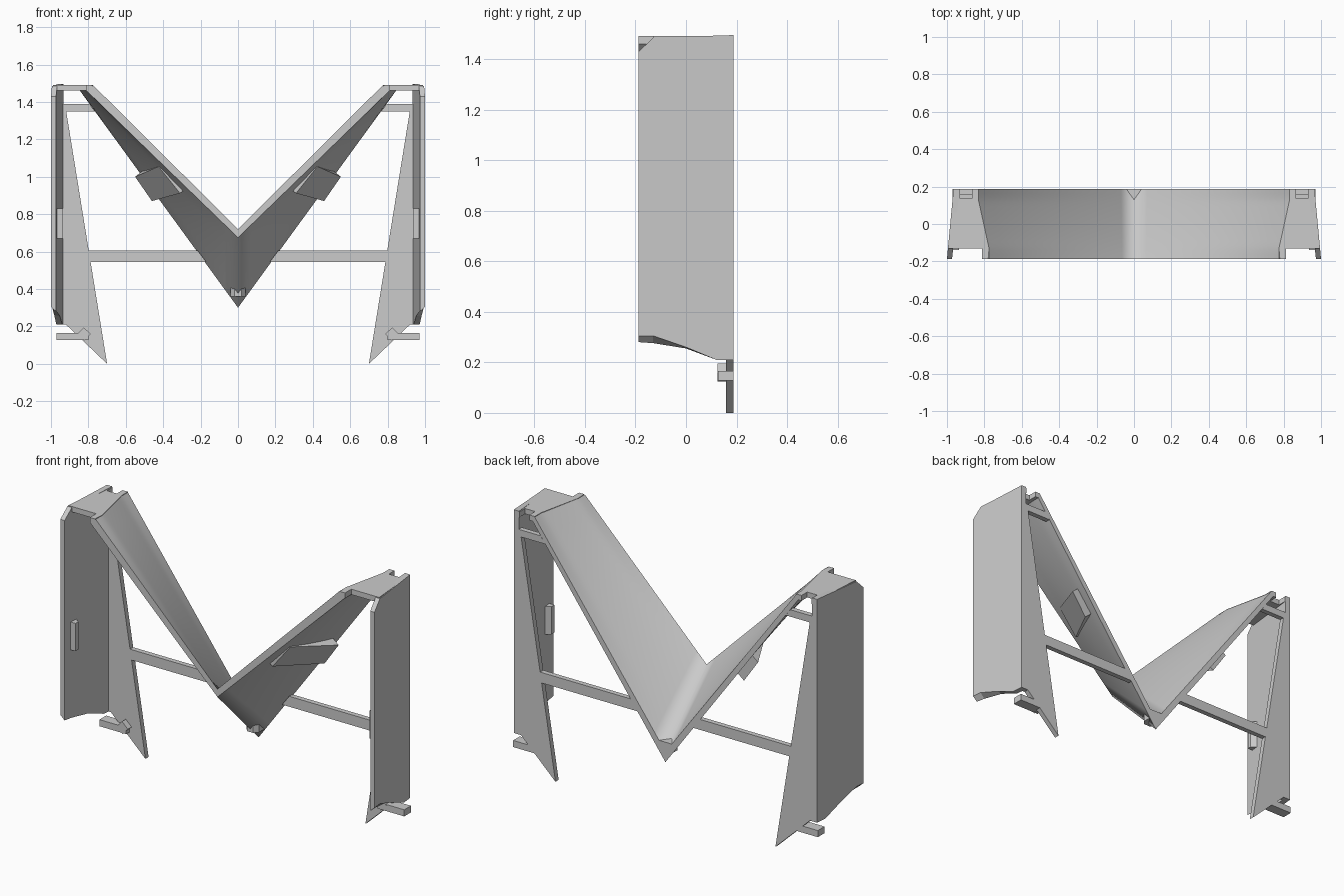
import bpy
import bmesh

if "Cube" in bpy.data.objects:
    bpy.data.objects.remove(bpy.data.objects["Cube"], do_unlink=True)

# One plain grey for the whole stand
grey = bpy.data.materials.new("plain_grey")
grey.use_nodes = True
grey.diffuse_color = (0.6, 0.6, 0.6, 1)
grey.node_tree.nodes["Principled BSDF"].inputs["Base Color"].default_value = (0.6, 0.6, 0.6, 1)

FRONT, BACK = -0.187, 0.187


def finish(name, bm, smooth=False):
    """Turn a right-hand half into an object mirrored across x."""
    bmesh.ops.recalc_face_normals(bm, faces=bm.faces)
    mesh = bpy.data.meshes.new(name)
    bm.to_mesh(mesh)
    bm.free()
    obj = bpy.data.objects.new(name, mesh)
    bpy.context.collection.objects.link(obj)
    mesh.materials.append(grey)
    mirror = obj.modifiers.new("mirror", "MIRROR")
    mirror.use_clip = True
    if smooth:
        bpy.ops.object.select_all(action="DESELECT")
        obj.select_set(True)
        bpy.context.view_layer.objects.active = obj
        bpy.ops.object.shade_smooth_by_angle(angle=0.5)
    return obj


def loft(name, ring_a, ring_b):
    """Solid between two matching outlines."""
    bm = bmesh.new()
    a = [bm.verts.new(p) for p in ring_a]
    b = [bm.verts.new(p) for p in ring_b]
    n = len(a)
    bm.faces.new(a)
    bm.faces.new(b[::-1])
    for i in range(n):
        j = (i + 1) % n
        bm.faces.new((a[i], b[i], b[j], a[j]))
    return finish(name, bm)


def upright(name, outline, y0, y1):
    """Extrude an x-z outline along y."""
    return loft(name, [(x, y0, z) for x, z in outline], [(x, y1, z) for x, z in outline])


def flat(name, outline, z0, z1):
    """Extrude an x-y outline along z."""
    return loft(name, [(x, y, z0) for x, y in outline], [(x, y, z1) for x, y in outline])


def mix(a, b, t):
    return a + (b - a) * t


# Twisted valley panels: shallow V at the front, deep V at the back
def panel_section(y):
    t = (y - FRONT) / (BACK - FRONT)
    s = min(max((y + 0.13) / 0.26, 0), 1)
    top = ((0, mix(0.72, 0.36, t)), (mix(0.775, 0.834, s), 1.49))
    low = ((0, mix(0.675, 0.30, t)), (mix(0.81, 0.845, s), 1.46))
    return top, low


bm = bmesh.new()
ROWS, COLS = 16, 12
layers = ([], [])
for r in range(ROWS + 1):
    y = mix(FRONT, BACK, r / ROWS)
    for layer, (start, end) in zip(layers, panel_section(y)):
        layer.append([bm.verts.new((mix(start[0], end[0], c / COLS), y,
                                    mix(start[1], end[1], c / COLS)))
                      for c in range(COLS + 1)])
top, low = layers
for r in range(ROWS):
    for layer in layers:
        for c in range(COLS):
            bm.faces.new((layer[r][c], layer[r][c + 1], layer[r + 1][c + 1], layer[r + 1][c]))
    bm.faces.new((top[r][COLS], top[r + 1][COLS], low[r + 1][COLS], low[r][COLS]))
for r in (0, ROWS):
    for c in range(COLS):
        bm.faces.new((top[r][c], top[r][c + 1], low[r][c + 1], low[r][c]))
finish("valley_panel", bm, smooth=True)

# Small level pad filling the back of the valley
flat("valley_pad", [(0, 0.11), (0.02, 0.11), (0.04, 0.135), (0.04, BACK), (0, BACK)], 0.36, 0.415)

# Notched top plates
flat("top_plate", [(0.78, FRONT), (0.812, FRONT), (0.812, -0.13), (0.99, -0.13),
                   (0.963, BACK), (0.93, BACK), (0.93, 0.135), (0.866, 0.135),
                   (0.866, BACK), (0.832, BACK), (0.832, 0.13), (0.775, -0.13)], 1.46, 1.491)


# Side walls, tapering inward to the back, with trimmed corners
def wall_ring(x_front, x_back, lower):
    outline = lower + [(0.12, 0.21), (BACK, 0.21), (BACK, 1.495), (-0.13, 1.485), (FRONT, 1.43)]
    return [(mix(x_front, x_back, (y - FRONT) / (BACK - FRONT)), y, z) for y, z in outline]


loft("side_wall",
     wall_ring(1.0, 0.965, [(FRONT, 0.305), (-0.13, 0.305), (0, 0.26)]),
     wall_ring(0.973, 0.932, [(FRONT, 0.28), (-0.13, 0.276), (0, 0.255)]))

# Back legs and braces
upright("back_leg", [(0.925, 1.39), (0.95, 1.39), (0.95, 0.21), (0.92, 0.21), (0.70, 0)], 0.158, BACK)
upright("lower_brace", [(0.17, 0.545), (0.80, 0.545), (0.81, 0.605), (0.215, 0.605)], 0.158, BACK)
upright("upper_brace", [(0.765, 1.35), (0.94, 1.35), (0.94, 1.39), (0.795, 1.39)], 0.158, BACK)

# Feet with a diamond peg
upright("foot_bar", [(0.80, 0.128), (0.97, 0.128), (0.97, 0.166), (0.80, 0.166)], 0.126, BACK)
upright("foot_peg", [(0.822, 0.124), (0.859, 0.158), (0.825, 0.195), (0.788, 0.160)], 0.124, 0.165)

# Wedge clips under the panels and inside the walls
loft("panel_clip",
     [(0.40, -0.13, 1.07), (0.50, 0.13, 1.04), (0.40, 0.13, 0.92), (0.285, -0.13, 0.93)],
     [(0.425, -0.13, 1.055), (0.55, 0.13, 1.0), (0.46, 0.13, 0.87), (0.31, -0.13, 0.912)])
clip = [(0.975, -0.14), (0.936, -0.14), (0.936, -0.115), (0.968, -0.09)]
flat("wall_clip", clip, 0.67, 0.83)
